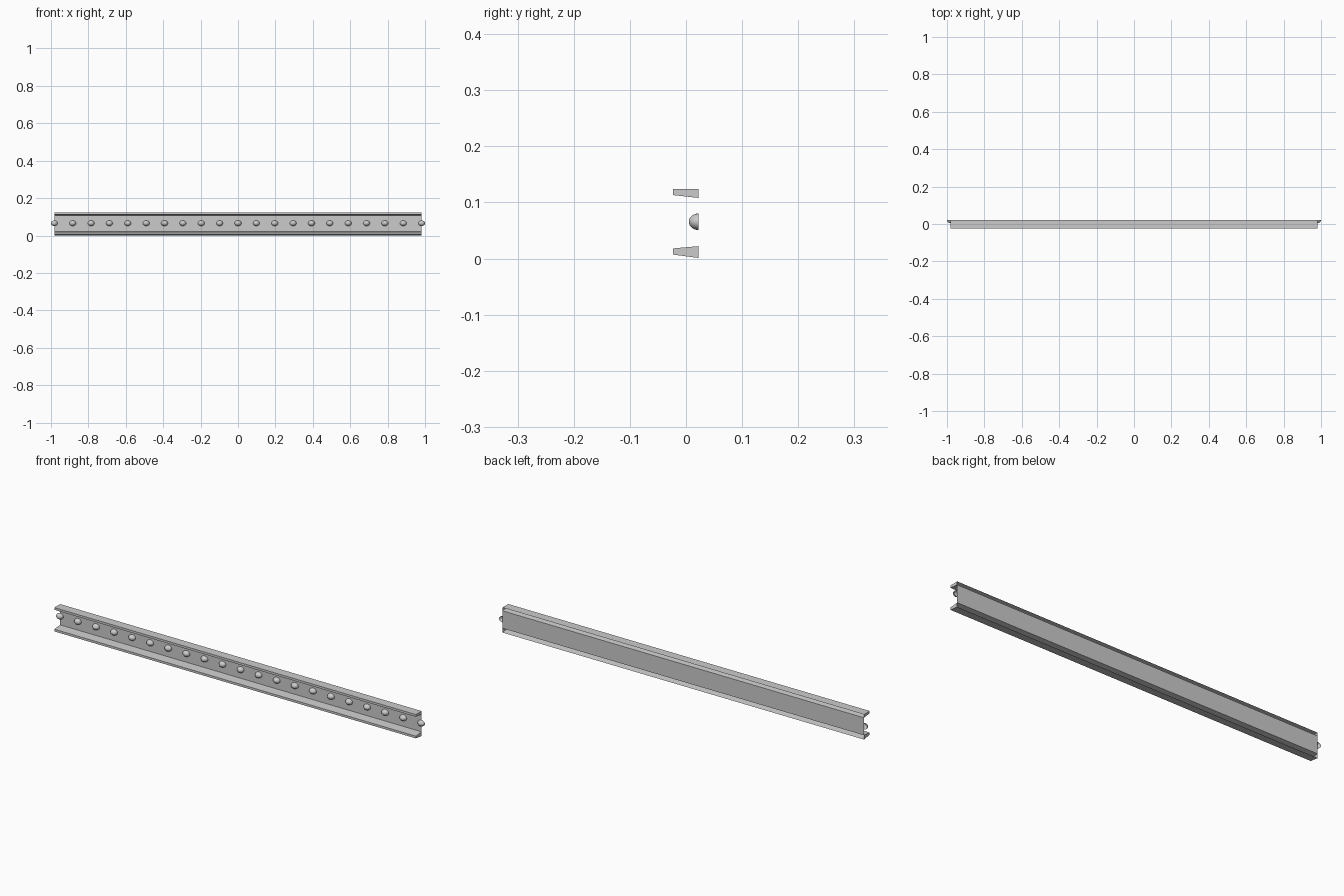
import bpy, bmesh
from mathutils import Matrix

if "Cube" in bpy.data.objects:
    bpy.data.objects.remove(bpy.data.objects["Cube"])

HALF = 0.982          # half length of the beam
BACK, FRONT = 0.022, -0.023


def add_object(name, bm):
    mesh = bpy.data.meshes.new(name)
    bm.to_mesh(mesh)
    bm.free()
    ob = bpy.data.objects.new(name, mesh)
    bpy.context.collection.objects.link(ob)
    return ob


def extrude_profile(name, points, caps=True):
    """Sweep an open (y, z) profile along x, optionally capping the ends."""
    bm = bmesh.new()
    a, b = [[bm.verts.new((x, y, z)) for y, z in points] for x in (-HALF, HALF)]
    for i in range(len(points) - 1):
        bm.faces.new((a[i], b[i], b[i + 1], a[i + 1]))
    if caps:
        bm.faces.new(a)
        bm.faces.new(b[::-1])
        bmesh.ops.recalc_face_normals(bm, faces=bm.faces)
    return add_object(name, bm)


# Flanges: tapered channels, open at the back
extrude_profile("top_flange", [(BACK, 0.124), (FRONT, 0.124), (FRONT, 0.113), (BACK, 0.108)])
extrude_profile("bottom_flange", [(BACK, 0.022), (FRONT, 0.018), (FRONT, 0.007), (BACK, 0.001)])

# Thin web plate along the back
extrude_profile("web", [(BACK, 0.108), (BACK, 0.022)], caps=False)

# Row of half-round rivets on the front of the web
COUNT = 21
for i in range(COUNT):
    bm = bmesh.new()
    bmesh.ops.create_uvsphere(bm, u_segments=24, v_segments=16, radius=1)
    bmesh.ops.rotate(bm, verts=bm.verts, matrix=Matrix.Rotation(1.570796, 3, 'X'))
    bmesh.ops.delete(bm, geom=[v for v in bm.verts if v.co.y > 0.01], context='VERTS')
    bmesh.ops.scale(bm, verts=bm.verts, vec=(0.018, 0.017, 0.0147))
    for f in bm.faces:
        f.smooth = True
    rivet = add_object(f"rivet_{i + 1}", bm)
    rivet.location = (-HALF + 2 * HALF * i / (COUNT - 1), BACK, 0.0655)
